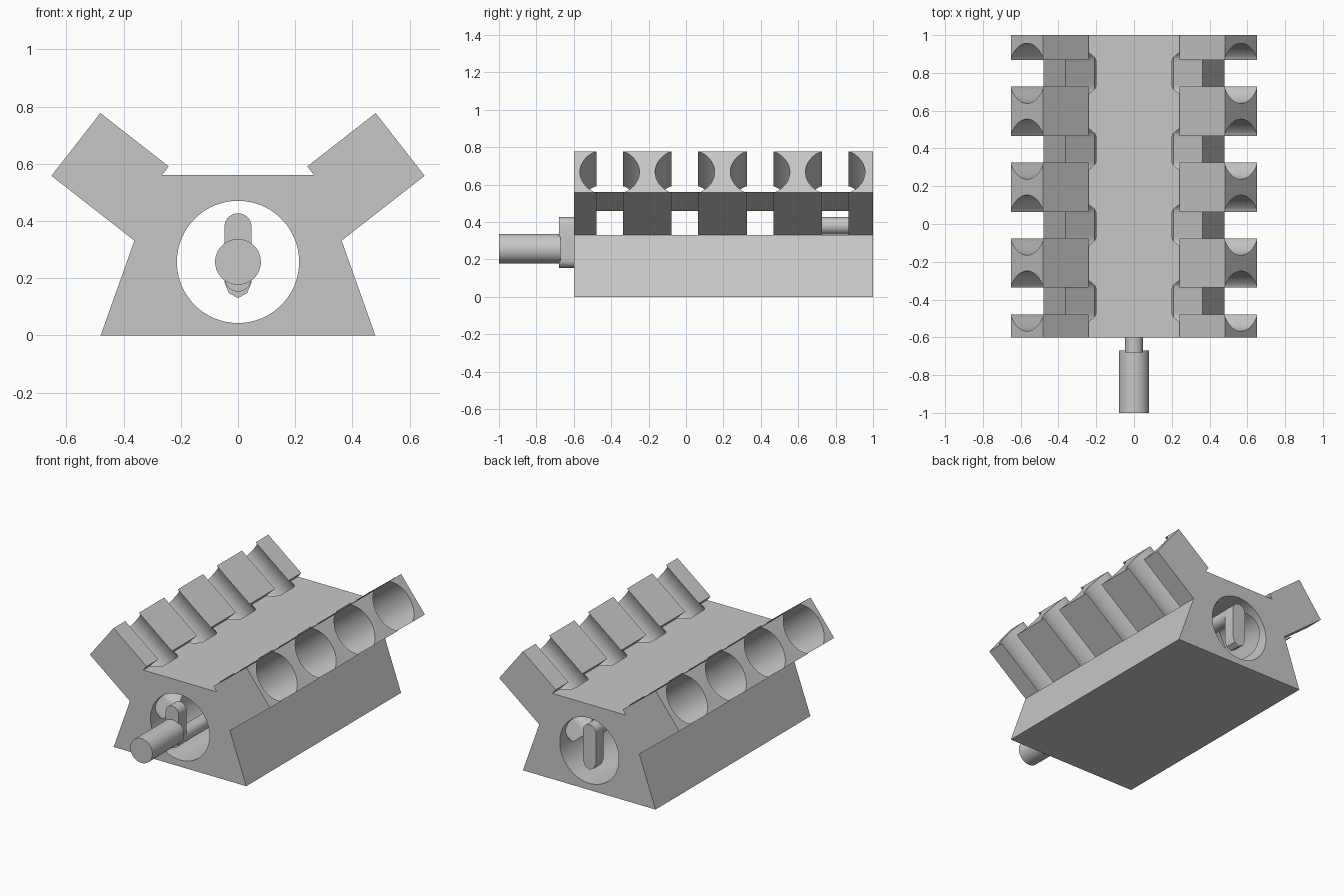
import bpy, bmesh, math
from mathutils import Vector

cube = bpy.data.objects.get("Cube")
if cube:
    bpy.data.objects.remove(cube, do_unlink=True)

grey = bpy.data.materials.new("cast_grey")
grey.use_nodes = True
COLOR = (0.575, 0.575, 0.575, 1)
grey.diffuse_color = COLOR
grey.node_tree.nodes["Principled BSDF"].inputs["Base Color"].default_value = COLOR


def prism(name, near, far):
    """Closed solid between two matching outlines."""
    bm = bmesh.new()
    a = [bm.verts.new(p) for p in near]
    b = [bm.verts.new(p) for p in far]
    bm.faces.new(a)
    bm.faces.new(b[::-1])
    for i in range(len(a)):
        j = (i + 1) % len(a)
        bm.faces.new((a[j], a[i], b[i], b[j]))
    bmesh.ops.recalc_face_normals(bm, faces=bm.faces)
    mesh = bpy.data.meshes.new(name)
    bm.to_mesh(mesh)
    bm.free()
    mesh.materials.append(grey)
    obj = bpy.data.objects.new(name, mesh)
    bpy.context.collection.objects.link(obj)
    return obj


def extrude(name, outline, y0, y1):
    """Extrude an (x, z) outline along y."""
    return prism(name, [(x, y0, z) for x, z in outline], [(x, y1, z) for x, z in outline])


def arc(cz, r, start, end, n=16):
    angles = [math.radians(start + (end - start) * i / n) for i in range(n + 1)]
    return [(r * math.cos(t), cz + r * math.sin(t)) for t in angles]


def rod(name, cz, r, y0, y1, n=64):
    """Round bar along y."""
    return extrude(name, arc(cz, r, 0, 360, n)[:-1], y0, y1)


def activate(obj):
    bpy.ops.object.select_all(action='DESELECT')
    obj.select_set(True)
    bpy.context.view_layer.objects.active = obj


def cut(target, cutter):
    """Subtract the cutter, trying the second solver if the first does nothing."""
    cutter.hide_render = True
    activate(target)
    before = len(target.data.vertices)
    for solver in ('MANIFOLD', 'EXACT'):
        mod = target.modifiers.new("cut", 'BOOLEAN')
        mod.operation = 'DIFFERENCE'
        mod.solver = solver
        mod.object = cutter
        bpy.ops.object.modifier_apply(modifier=mod.name)
        if len(target.data.vertices) != before:
            break
    bpy.data.objects.remove(cutter, do_unlink=True)


# Bank frame: outer lower corner, outward axis and direction across the deck
CORNER = Vector((0.652, 0, 0.558))
AXIS = Vector((0.788, 0, 0.6157))
ACROSS = Vector((-0.6157, 0, 0.788))
THICK = 0.278


def bank_point(inward, across):
    p = CORNER - AXIS * inward + ACROSS * across
    return p.x, p.z


# Engine block with two angled cylinder banks
half = [(0.48, 0), bank_point(0.368, 0), bank_point(0, 0), bank_point(0, THICK),
        bank_point(0.303, THICK), (0.266, 0.56)]
block = extrude("engine_block", half + [(-x, z) for x, z in reversed(half)], -0.6, 1)

# Cylinder bores, flattened to the thickness of the bank
BORE_R = 0.159
FLAT = THICK / 2 + 0.0006
for i in range(4):
    bore_y = -0.408 + 0.402 * i
    for side in (1, -1):
        ends = []
        for inward in (-0.1, 0.715):
            ring = []
            for k in range(64):
                t = math.tau * (k + 0.5) / 64
                rise = max(-FLAT, min(FLAT, BORE_R * math.sin(t)))
                x, z = bank_point(inward, THICK / 2 + rise)
                ring.append((side * x, bore_y + BORE_R * math.cos(t), z))
            ends.append(ring)
        cut(block, prism("bore_cutter", *ends))

# Crankcase tunnel
CRANK_Z = 0.257
cut(block, rod("tunnel_cutter", CRANK_Z, 0.2135, -0.8, 1.2, 96))

# Crankshaft: nose, webs and offset pins
R = 0.047
PIN_UP, PIN_LOW = 0.38, 0.2
crown = arc(PIN_UP, R, 0, 180)
pointed = crown + [(-R, 0.185), (-0.032, 0.148), (0, 0.131), (0.032, 0.148), (R, 0.185)]
rounded = crown + arc(PIN_LOW, R, 180, 360)
parts = [
    block,
    rod("crank_nose", CRANK_Z, 0.08, -1, -0.67),
    extrude("front_crank_web", rounded, -0.68, -0.6),
    rod("lower_crank_pin", PIN_LOW, R - 0.001, -0.61, 0.53),
    extrude("middle_crank_web", pointed, 0.52, 0.6),
    rod("upper_crank_pin", PIN_UP, R - 0.001, 0.59, 0.93),
    extrude("rear_crank_web", pointed, 0.92, 0.998),
]
for part in parts:
    activate(part)
    bpy.ops.object.shade_smooth_by_angle(angle=math.radians(25))
